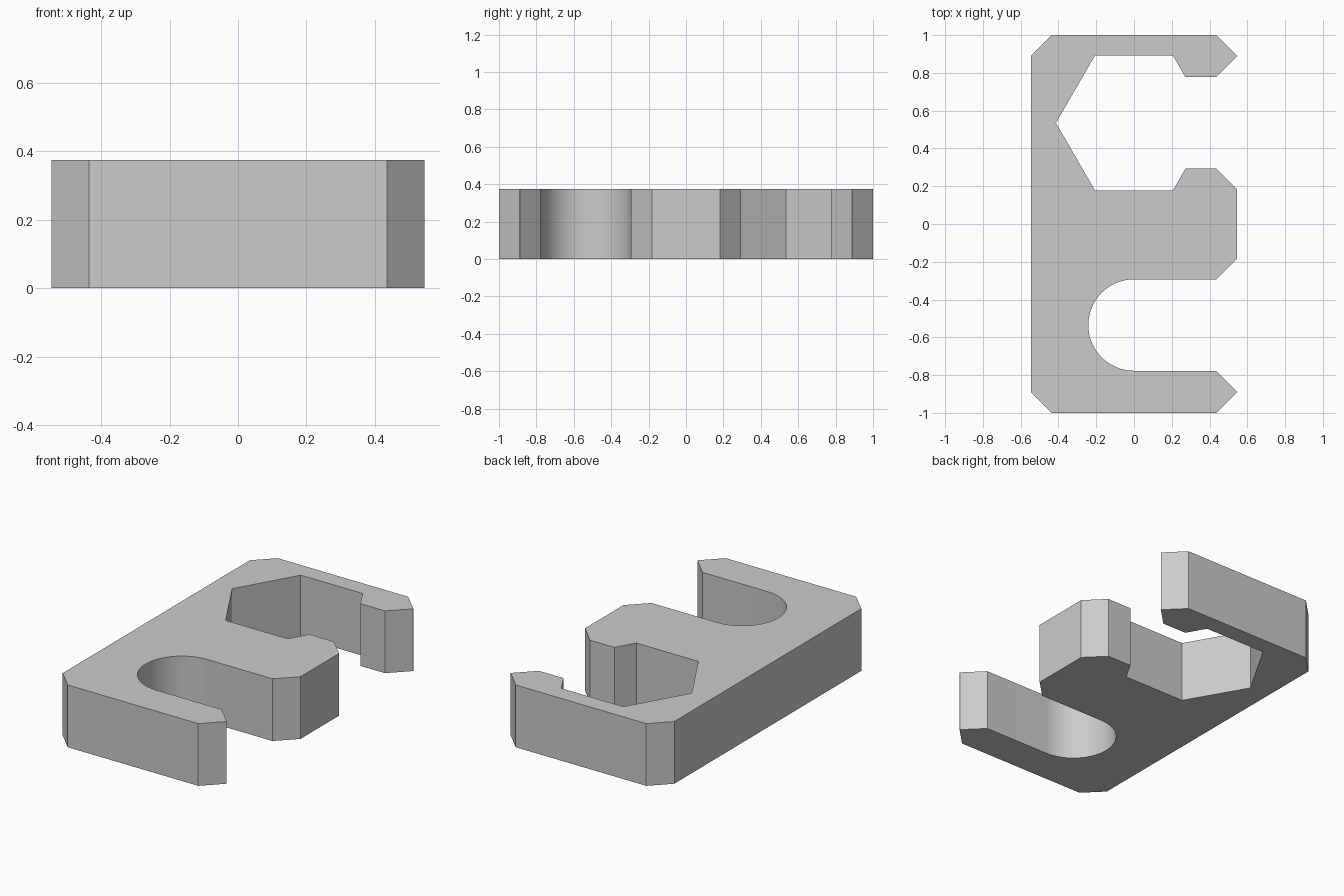
import bpy, bmesh
from math import sin, cos, pi, radians

cube = bpy.data.objects.get("Cube")
if cube:
    bpy.data.objects.remove(cube, do_unlink=True)

W, L, H = 0.545, 1.0, 0.375      # half width, half length, thickness
C = 0.11                         # corner chamfer
SLOT_Y, SLOT_R = 0.535, 0.242    # slot centre line and half opening
HEX_R, HEX_H = 0.413, 0.357      # hexagon corner radius and half height
LIP_X = 0.272                    # where the hexagon meets the straight mouth

grey = bpy.data.materials.new("light grey")
grey.use_nodes = True
colour = (0.6, 0.6, 0.6, 1)
grey.diffuse_color = colour
grey.node_tree.nodes["Principled BSDF"].inputs["Base Color"].default_value = colour

# Half outline of each arm, mirrored between front and back
near, far = SLOT_Y - SLOT_R, SLOT_Y + SLOT_R
arm = [(-W, L - C), (-W + C, L), (W - C, L), (W, L - C), (W, far + C), (W - C, far)]
middle = [(W - C, near), (W, near - C)]

# Hexagonal pocket, from the back arm inwards
pocket = [(LIP_X, far), (HEX_R / 2, SLOT_Y + HEX_H), (-HEX_R / 2, SLOT_Y + HEX_H),
          (-HEX_R, SLOT_Y), (-HEX_R / 2, SLOT_Y - HEX_H),
          (HEX_R / 2, SLOT_Y - HEX_H), (LIP_X, near)]

# Round-ended slot, from the middle towards the front arm
STEPS = 32
slot = [(-SLOT_R * sin(pi * i / STEPS), -SLOT_Y + SLOT_R * cos(pi * i / STEPS))
        for i in range(STEPS + 1)]


def flip(points):
    return [(x, -y) for x, y in reversed(points)]


outline = arm + pocket + middle + flip(middle) + slot + flip(arm)

# Extrude the outline into a plate
bm = bmesh.new()
base = bm.faces.new([bm.verts.new((x, y, 0)) for x, y in outline])
top = bmesh.ops.extrude_face_region(bm, geom=[base], use_keep_orig=True)
bmesh.ops.translate(bm, vec=(0, 0, H),
                    verts=[v for v in top["geom"] if isinstance(v, bmesh.types.BMVert)])
bmesh.ops.recalc_face_normals(bm, faces=bm.faces)
mesh = bpy.data.meshes.new("clip_plate")
bm.to_mesh(mesh)
bm.free()
mesh.materials.append(grey)

plate = bpy.data.objects.new("clip_plate", mesh)
bpy.context.collection.objects.link(plate)
bpy.ops.object.select_all(action="DESELECT")
plate.select_set(True)
bpy.context.view_layer.objects.active = plate
bpy.ops.object.shade_smooth_by_angle(angle=radians(30))
